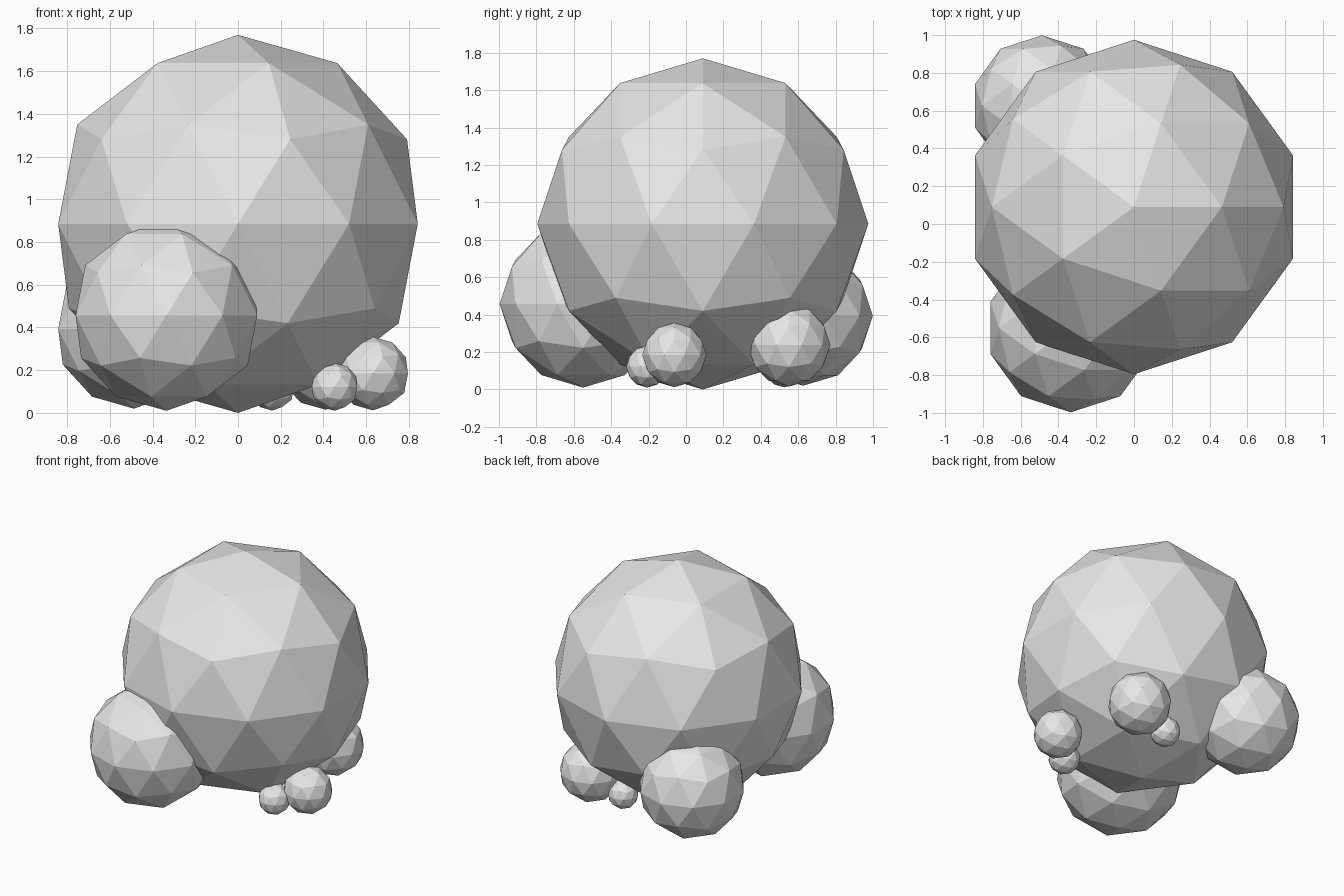
import bpy

# Remove the default cube
cube = bpy.data.objects.get("Cube")
if cube:
    bpy.data.objects.remove(cube, do_unlink=True)

# Single stone material
GREY = (0.8, 0.8, 0.8, 1.0)
stone = bpy.data.materials.new("light_grey_stone")
stone.use_nodes = True
stone.diffuse_color = GREY
bsdf = next(n for n in stone.node_tree.nodes if n.type == "BSDF_PRINCIPLED")
bsdf.inputs["Base Color"].default_value = GREY


def boulder(name, radius, centre):
    """Flat-shaded, low-poly faceted ball."""
    bpy.ops.mesh.primitive_ico_sphere_add(subdivisions=2, radius=radius, location=centre)
    ob = bpy.context.object
    ob.name = name
    ob.data.name = name
    ob.data.materials.append(stone)
    bpy.ops.object.shade_flat()


# Main boulder
boulder("main_boulder", 0.885, (0, 0.09, 0.885))

# Medium boulders leaning against it
boulder("front_boulder", 0.447, (-0.335, -0.55, 0.457))
boulder("back_boulder", 0.373, (-0.487, 0.626, 0.393))

# Small rocks and pebbles around the left side
boulder("side_rock", 0.172, (0.632, -0.062, 0.184))
boulder("side_pebble", 0.112, (0.452, -0.208, 0.122))
boulder("back_rock", 0.222, (0.41, 0.55, 0.237))
boulder("back_pebble", 0.107, (0.16, 0.525, 0.118))
